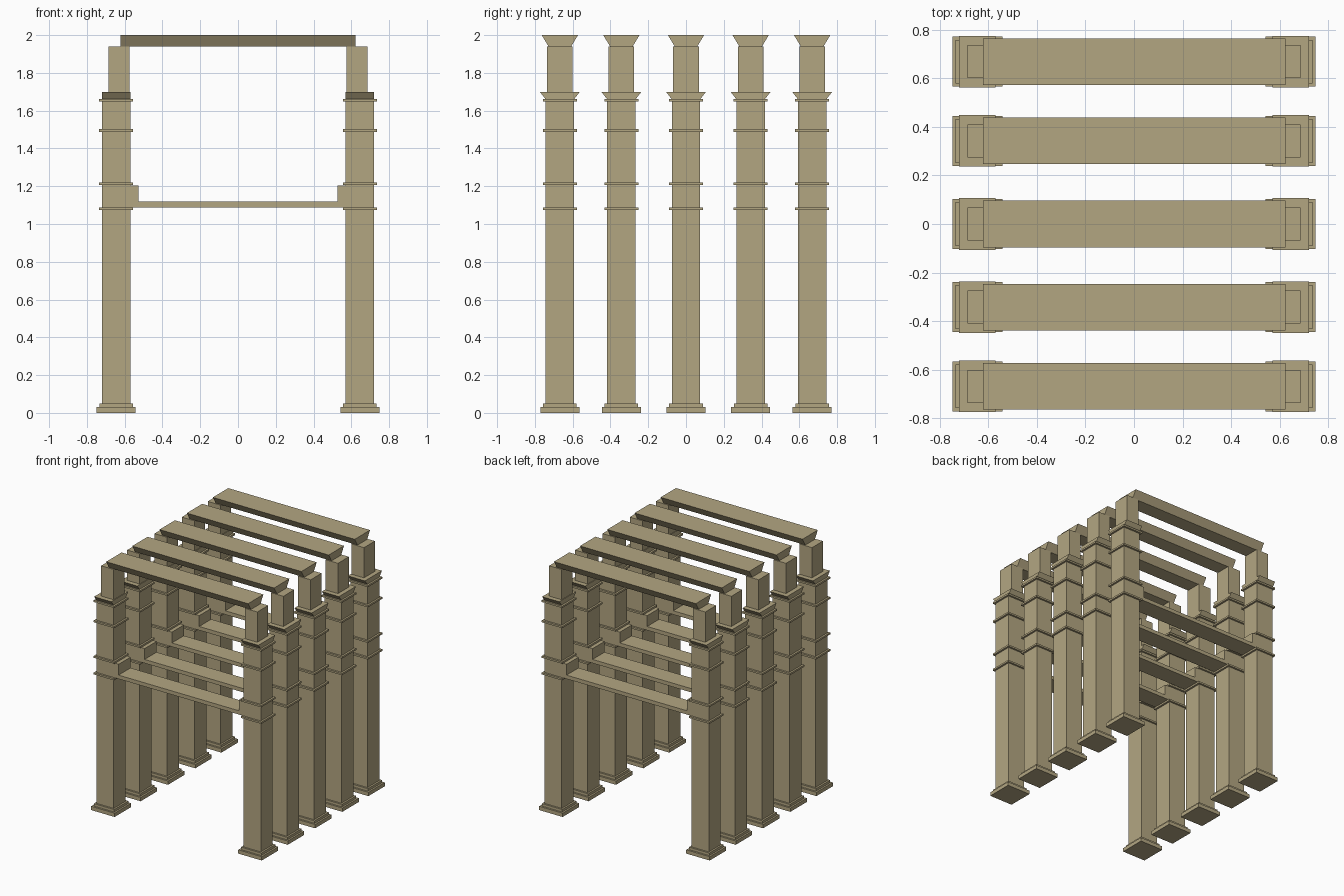
import bpy

if "Cube" in bpy.data.objects:
    bpy.data.objects.remove(bpy.data.objects["Cube"])

stone = bpy.data.materials.new("warm_stone")
stone.diffuse_color = (0.45, 0.38, 0.222, 1.0)
stone.use_nodes = True
stone.node_tree.nodes["Principled BSDF"].inputs["Base Color"].default_value = stone.diffuse_color


def prism(parts, x0, x1, z0, z1, bottom_w, top_w):
    """Box along x whose depth in y may differ between bottom and top."""
    verts, faces = parts
    n = len(verts)
    for z, w in ((z0, bottom_w), (z1, top_w)):
        h = w / 2
        verts += [(x0, -h, z), (x1, -h, z), (x1, h, z), (x0, h, z)]
    quads = [(0, 3, 2, 1), (4, 5, 6, 7), (0, 1, 5, 4),
             (1, 2, 6, 5), (2, 3, 7, 6), (3, 0, 4, 7)]
    faces += [tuple(n + i for i in q) for q in quads]


def make_mesh(name, boxes):
    parts = ([], [])
    for b in boxes:
        prism(parts, *b)
    me = bpy.data.meshes.new(name)
    me.from_pydata(parts[0], [], parts[1])
    me.materials.append(stone)
    return me


def square(cx, w, z0, z1):
    return (cx - w / 2, cx + w / 2, z0, z1, w, w)


C = 0.645  # column axis
S = 0.15   # shaft width

# Column pieces, described for the right-hand side (x > 0)
pieces = {
    "column_base": [square(C, 0.206, 0, 0.03), square(C, 0.178, 0.03, 0.05)],
    "column_shaft": [square(C, S, 0.05, 1.66)],
    "column_rings": [square(C, 0.18, z, z + 0.014) for z in (1.074, 1.206, 1.488, 1.648)],
    "column_capital": [(C - S / 2, C + S / 2, 1.66, 1.70, 0.15, 0.212)],
    "upper_post": [(0.575, 0.685, 1.70, 1.94, 0.136, 0.136)],
    "beam_bracket": [(0.527, C - S / 2, 1.088, 1.204, S, S)],
}
meshes = {}
for name, boxes in pieces.items():
    meshes["right_" + name] = make_mesh("right_" + name, boxes)
    mirrored = [(-b[1], -b[0], *b[2:]) for b in boxes]
    meshes["left_" + name] = make_mesh("left_" + name, mirrored)

# Beams spanning each frame
meshes["tie_beam"] = make_mesh("tie_beam", [(-0.527, 0.527, 1.088, 1.118, S, S)])
meshes["roof_beam"] = make_mesh("roof_beam", [(-0.621, 0.623, 1.94, 2.0, 0.12, 0.192)])

# Five frames in a row
for i, y in enumerate((-0.668, -0.342, 0.0, 0.342, 0.668)):
    for name, me in meshes.items():
        ob = bpy.data.objects.new(f"{name}_{i + 1}", me)
        ob.location.y = y
        bpy.context.collection.objects.link(ob)
